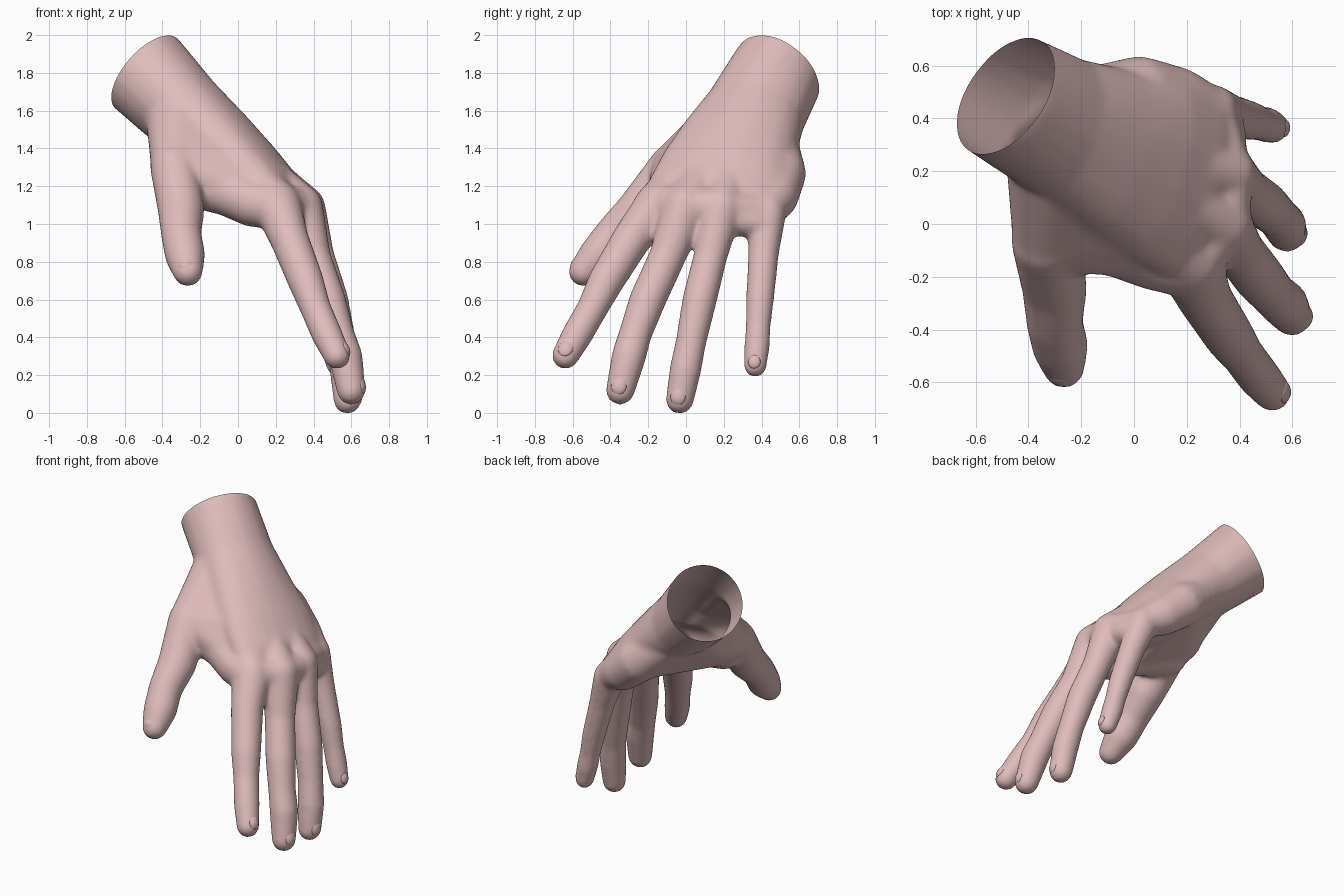
import bpy, bmesh
from mathutils import Vector, Matrix

cube = bpy.data.objects.get("Cube")
if cube:
    bpy.data.objects.remove(cube, do_unlink=True)

# One skin colour for everything
skin = bpy.data.materials.new("skin_pink")
skin.use_nodes = True
colour = (0.74, 0.50, 0.50, 1)
skin.diffuse_color = colour
skin.node_tree.nodes["Principled BSDF"].inputs["Base Color"].default_value = colour

# Unit ball used as the building block of every hull
ball_bm = bmesh.new()
bmesh.ops.create_icosphere(ball_bm, subdivisions=3, radius=1)
BALL = [v.co.copy() for v in ball_bm.verts]
ball_bm.free()

# Hand frame: along the hand, across it, and out of its back
along = Vector((0.70, -0.33, -0.63)).normalized()
across = Vector((0.245, 0.943, -0.22)).normalized()
back = along.cross(across).normalized()
FRAME = Matrix((along, across, back)).transposed()

bm = bmesh.new()


def ball(centre, size):
    """Points of an ellipsoid laid out in the hand frame."""
    return [Vector(centre) + FRAME @ Vector(p * s for p, s in zip(co, size)) for co in BALL]


def wrap(stations):
    """One convex hull around all the given ellipsoids."""
    verts = [bm.verts.new(p) for s in stations for p in ball(*s)]
    hull = bmesh.ops.convex_hull(bm, input=verts)
    spare = {g for g in hull["geom_interior"] + hull["geom_unused"]
             if isinstance(g, bmesh.types.BMVert)}
    bmesh.ops.delete(bm, geom=list(spare), context="VERTS")


def chain(stations):
    for pair in zip(stations, stations[1:]):
        wrap(pair)


def rounds(points):
    return [((x, y, z), (r, r, r)) for x, y, z, r in points]


# Forearm stub, wrist and palm: centre, half breadth, half thickness
palm = [((-0.66, 0.61, 1.97), 0.25, 0.25), ((-0.485, 0.485, 1.82), 0.252, 0.25),
        ((-0.28, 0.37, 1.61), 0.275, 0.225), ((-0.08, 0.28, 1.45), 0.32, 0.19),
        ((0.08, 0.22, 1.30), 0.365, 0.17), ((0.20, 0.16, 1.18), 0.37, 0.15),
        ((0.30, 0.13, 1.08), 0.33, 0.11)]
chain([(c, (0.10, w, t)) for c, w, t in palm])

# Heel of the hand on the little finger side, and the web beside the thumb
chain(rounds([(-0.20, 0.46, 1.47, 0.13), (0.02, 0.495, 1.29, 0.145),
              (0.16, 0.47, 1.17, 0.13), (0.29, 0.43, 1.09, 0.095)]))
chain(rounds([(-0.28, -0.02, 1.26, 0.14), (-0.06, -0.07, 1.195, 0.13),
              (0.08, -0.12, 1.135, 0.13), (0.21, -0.16, 1.11, 0.12)]))

# Ball of the thumb, filled to the index knuckle and across to the heel
wrap(rounds([(-0.30, 0.30, 1.60, 0.19), (-0.335, -0.055, 1.33, 0.125),
             (0.00, 0.02, 1.33, 0.135), (0.05, -0.08, 1.18, 0.12)]))
wrap(rounds([(-0.28, 0.36, 1.58, 0.19), (-0.29, 0.07, 1.32, 0.14),
             (-0.02, 0.46, 1.30, 0.13), (-0.06, -0.02, 1.21, 0.12)]))

# Fingers from inside the hand to the tip
fingers = {
    "thumb": [(-0.26, 0.20, 1.45, 0.155), (-0.31, 0.07, 1.36, 0.155),
              (-0.335, -0.065, 1.32, 0.13), (-0.30, -0.24, 1.095, 0.124),
              (-0.30, -0.37, 0.97, 0.108), (-0.28, -0.455, 0.86, 0.108),
              (-0.265, -0.54, 0.77, 0.08)],
    "index_finger": [(0.02, 0.02, 1.32, 0.11), (0.21, -0.14, 1.12, 0.128),
                     (0.27, -0.28, 0.95, 0.104), (0.36, -0.42, 0.72, 0.096),
                     (0.41, -0.49, 0.58, 0.083), (0.47, -0.57, 0.44, 0.083),
                     (0.525, -0.635, 0.325, 0.073)],
    "middle_finger": [(0.12, 0.12, 1.30, 0.11), (0.33, 0.00, 1.11, 0.122),
                      (0.395, -0.095, 0.85, 0.098), (0.475, -0.20, 0.62, 0.098),
                      (0.53, -0.265, 0.44, 0.088), (0.57, -0.30, 0.32, 0.092),
                      (0.60, -0.345, 0.14, 0.077)],
    "ring_finger": [(0.13, 0.24, 1.30, 0.11), (0.35, 0.19, 1.11, 0.115),
                    (0.42, 0.135, 0.86, 0.09), (0.495, 0.075, 0.62, 0.092),
                    (0.545, 0.03, 0.40, 0.082), (0.57, 0.00, 0.25, 0.085),
                    (0.58, -0.03, 0.09, 0.075)],
    "little_finger": [(0.12, 0.40, 1.25, 0.11), (0.29, 0.43, 1.08, 0.105),
                      (0.36, 0.415, 0.88, 0.083), (0.44, 0.395, 0.62, 0.075),
                      (0.475, 0.385, 0.48, 0.067), (0.50, 0.38, 0.38, 0.069),
                      (0.53, 0.37, 0.27, 0.061)],
}
for path in fingers.values():
    chain(rounds(path))

# Knuckle row bridging the four finger roots
knuckles = [path[1] for name, path in fingers.items() if name != "thumb"]
chain(rounds([(x, y, z, r * 0.9) for x, y, z, r in knuckles]))

# Fuse everything into one soft skin
mesh = bpy.data.meshes.new("hand")
bm.to_mesh(mesh)
bm.free()
hand = bpy.data.objects.new("hand", mesh)
bpy.context.collection.objects.link(hand)
remesh = hand.modifiers.new("fuse", "REMESH")
remesh.mode = "VOXEL"
remesh.voxel_size = 0.013
soften = hand.modifiers.new("soften", "SMOOTH")
soften.factor = 0.5
soften.iterations = 22
graph = bpy.context.evaluated_depsgraph_get()
fused = bpy.data.meshes.new_from_object(hand.evaluated_get(graph))
hand.modifiers.clear()
hand.data = fused

# Cut the open wrist and keep only the outer skin
bm = bmesh.new()
bm.from_mesh(fused)
bmesh.ops.bisect_plane(bm, geom=bm.verts[:] + bm.edges[:] + bm.faces[:],
                       plane_co=(-0.485, 0.485, 1.82), plane_no=(-0.66, 0.47, 0.58),
                       clear_outer=True)
outer, stack = set(), [min(bm.verts, key=lambda v: v.co.z)]
while stack:
    v = stack.pop()
    if v not in outer:
        outer.add(v)
        stack += [e.other_vert(v) for e in v.link_edges]
bmesh.ops.delete(bm, geom=[v for v in bm.verts if v not in outer], context="VERTS")
bm.to_mesh(fused)
bm.free()


# Fingernails: thin shields sunk into the back of each tip
def nail(name, path):
    tip, before = Vector(path[-1][:3]), Vector(path[-2][:3])
    r = path[-1][3]
    ahead = (tip - before).normalized()
    out = Vector((-0.25, -0.8, 0.55)) if name == "thumb" else Vector((0.85, -0.1, 0.4))
    side = ahead.cross(out).normalized()
    out = side.cross(ahead)
    nb = bmesh.new()
    bmesh.ops.create_uvsphere(nb, u_segments=16, v_segments=8, radius=1)
    turn = Matrix((ahead, side, out)).transposed()
    for v in nb.verts:
        local = Vector((v.co.x * r * 0.6, v.co.y * r * 0.55, v.co.z * 0.008))
        local.z -= 0.5 * (local.y ** 2 + max(local.x, 0) ** 2) / r
        v.co = tip - ahead * r * 0.15 + out * r * 0.95 + turn @ local
    nail_mesh = bpy.data.meshes.new(name + "_nail")
    nb.to_mesh(nail_mesh)
    nb.free()
    obj = bpy.data.objects.new(name + "_nail", nail_mesh)
    bpy.context.collection.objects.link(obj)
    return obj


parts = [hand] + [nail(name, path) for name, path in fingers.items()]

# Settle on the ground, centre and shade smooth
lows = [min(v.co[i] for v in hand.data.vertices) for i in range(3)]
highs = [max(v.co[i] for v in hand.data.vertices) for i in range(3)]
shift = Vector((-(lows[0] + highs[0]) / 2, -(lows[1] + highs[1]) / 2, -lows[2]))
for obj in parts:
    obj.data.transform(Matrix.Translation(shift))
    obj.data.materials.clear()
    obj.data.materials.append(skin)
    for poly in obj.data.polygons:
        poly.use_smooth = True
        poly.material_index = 0
